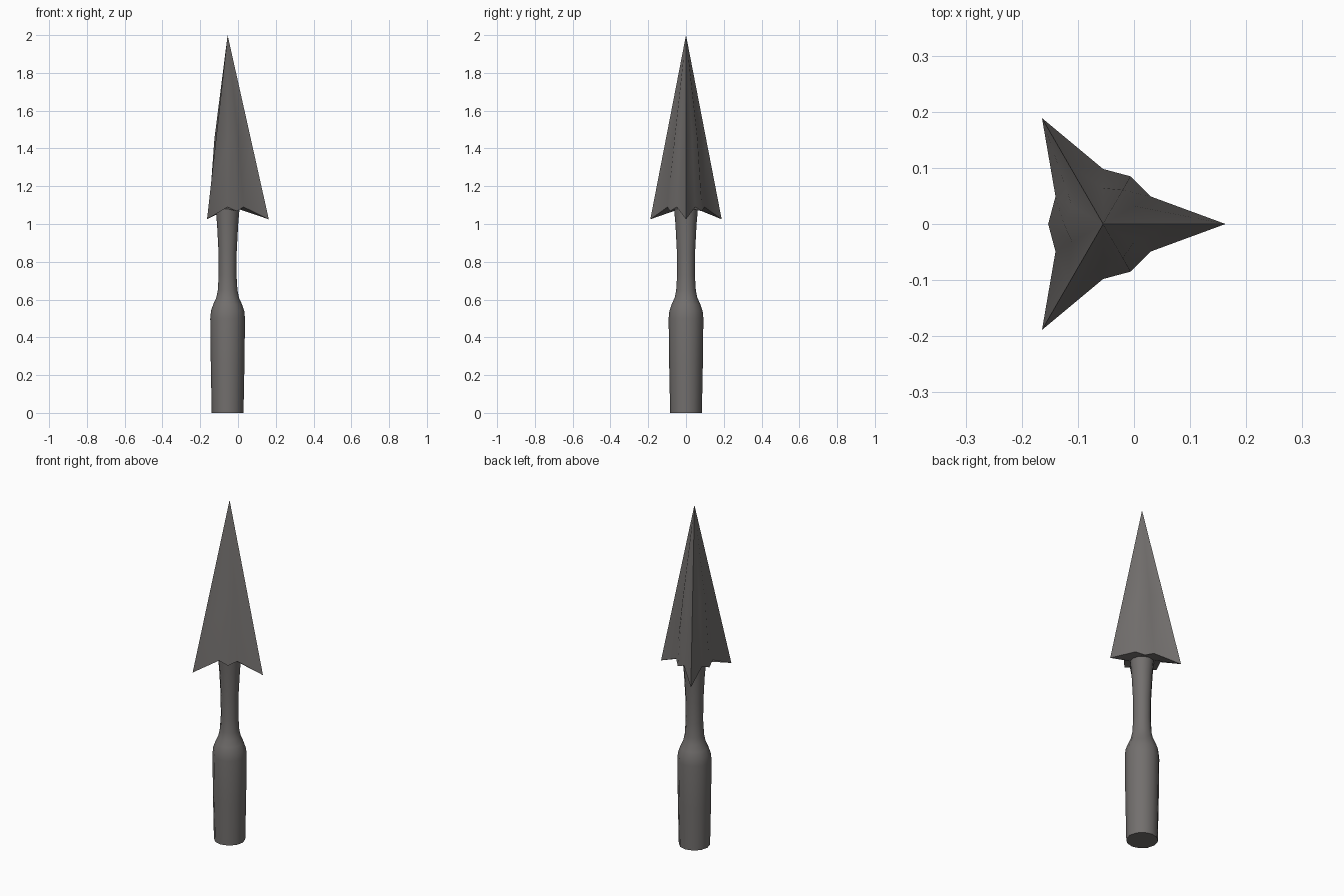
import bpy, bmesh, math

if "Cube" in bpy.data.objects:
    bpy.data.objects.remove(bpy.data.objects["Cube"])

AXIS_X = -0.055   # the shaft axis sits off-centre so the three blades balance on x = 0
SIDES = 12

mat = bpy.data.materials.new("dark_metal")
mat.diffuse_color = (0.17, 0.16, 0.155, 1)
mat.use_nodes = True
mat.node_tree.nodes["Principled BSDF"].inputs["Base Color"].default_value = mat.diffuse_color


def ring(bm, points):
    """Ring of vertices from (radius, z) pairs, one for each side."""
    verts = []
    for i in range(SIDES):
        r, z = points[i % len(points)]
        a = 2 * math.pi * i / SIDES
        verts.append(bm.verts.new((AXIS_X + r * math.cos(a), r * math.sin(a), z)))
    return verts


def bridge(bm, low, high):
    for i in range(SIDES):
        j = (i + 1) % SIDES
        bm.faces.new((low[i], low[j], high[j], high[i]))


# Handle and neck share one turned profile; the head adds three repeated blades
profile = [(0.084, 0), (0.089, 0.25), (0.092, 0.50), (0.088, 0.54),
           (0.076, 0.575), (0.060, 0.61), (0.052, 0.65), (0.047, 0.73),
           (0.048, 0.85), (0.056, 1.00), (0.063, 1.08)]
blade_rim = [(0.218, 1.025), (0.098, 1.09), (0.098, 1.068), (0.098, 1.09)]
blade_mid = [(0.123, 1.45), (0.064, 1.46), (0.070, 1.45), (0.064, 1.46)]

bm = bmesh.new()
rings = [ring(bm, [p]) for p in profile]
rings += [ring(bm, blade_rim), ring(bm, blade_mid)]
for low, high in zip(rings, rings[1:]):
    bridge(bm, low, high)

# Flat base and pointed tip
bm.faces.new(rings[0][::-1])
tip = bm.verts.new((AXIS_X, 0, 2))
for i in range(SIDES):
    bm.faces.new((rings[-1][i], rings[-1][(i + 1) % SIDES], tip))
bmesh.ops.recalc_face_normals(bm, faces=bm.faces[:])

mesh = bpy.data.meshes.new("bladed_spike")
bm.to_mesh(mesh)
bm.free()
mesh.materials.append(mat)
spike = bpy.data.objects.new("bladed_spike", mesh)
bpy.context.collection.objects.link(spike)
bpy.context.view_layer.objects.active = spike
spike.select_set(True)
bpy.ops.object.shade_smooth_by_angle(angle=math.radians(60))
